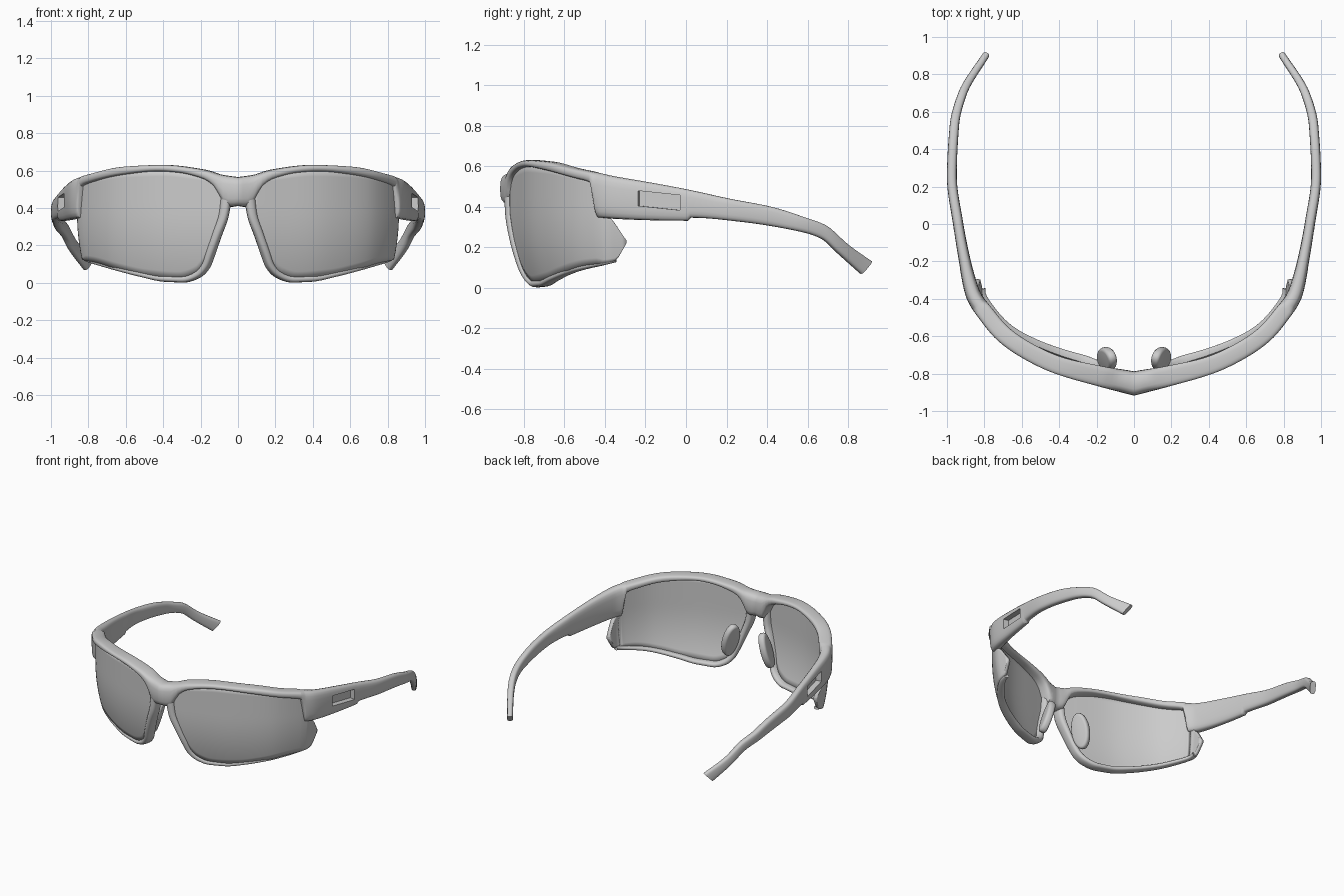
import bpy, bmesh, math
from mathutils import Vector, Matrix

if "Cube" in bpy.data.objects:
    bpy.data.objects.remove(bpy.data.objects["Cube"])

grey = bpy.data.materials.new("plain grey")
grey.use_nodes = True
grey.diffuse_color = (0.6, 0.6, 0.6, 1)
grey.node_tree.nodes["Principled BSDF"].inputs["Base Color"].default_value = (0.6, 0.6, 0.6, 1)


def curve(knots, t):
    """Overshoot-free cubic through (t, value) knots."""
    n = len(knots)
    t = min(max(t, knots[0][0]), knots[-1][0])
    i = next(k for k in range(n - 1) if t <= knots[k + 1][0])
    sec = lambda k: (knots[k + 1][1] - knots[k][1]) / (knots[k + 1][0] - knots[k][0])

    def slope(k):
        if k == 0 or k == n - 1:
            return sec(min(k, n - 2))
        a, b = sec(k - 1), sec(k)
        return 0 if a * b <= 0 else 2 * a * b / (a + b)
    h = knots[i + 1][0] - knots[i][0]
    s = (t - knots[i][0]) / h
    return (knots[i][1] * (1 + 2 * s) * (1 - s) ** 2 + slope(i) * h * s * (1 - s) ** 2
            + knots[i + 1][1] * s * s * (3 - 2 * s) + slope(i + 1) * h * s * s * (s - 1))


# Plan outline of one half, from the bridge to the ear tip, by distance along it
plan = [(0, -.918), (.19, -.868), (.43, -.797), (.6, -.715), (.727, -.625), (.81, -.53),
        (.9, -.385), (.94, -.18), (.968, 0), (1, .25), (.985, .53), (.94, .7), (.8, .925)]
dist = [0]
for a, b in zip(plan, plan[1:]):
    dist.append(dist[-1] + math.dist(a, b))
plan_x = [(d, p[0]) for d, p in zip(dist, plan)]
plan_y = [(d, p[1]) for d, p in zip(dist, plan)]
END = dist[-1]


def wrap(t, z, inset):
    """Point at distance t along the plan, height z, moved inward by inset."""
    side, t = (-1 if t < 0 else 1), abs(t)
    e = .02
    dx = curve(plan_x, t + e) - curve(plan_x, t - e)
    dy = curve(plan_y, t + e) - curve(plan_y, t - e)
    n = Vector((-dy * min(1, t / .15), dx)).normalized()
    return Vector((side * (curve(plan_x, t) + n.x * inset), curve(plan_y, t) + n.y * inset, z))


# Lens surface: inset from the plan, curling inward towards the bottom and the outer tip
inset_by_t = [(0, .035), (.9, .035), (1.02, .042), (1.17, .075)]


def lens_inset(t, z):
    return curve(inset_by_t, t) + .065 * (max(0, .4 - z) / .4) ** 2.2


def smooth(ob, angle):
    bpy.ops.object.select_all(action="DESELECT")
    ob.select_set(True)
    bpy.context.view_layer.objects.active = ob
    bpy.ops.object.shade_smooth_by_angle(angle=math.radians(angle))


def finish(name, bm, mirror=False, angle=40):
    bmesh.ops.recalc_face_normals(bm, faces=bm.faces)
    me = bpy.data.meshes.new(name)
    bm.to_mesh(me)
    bm.free()
    ob = bpy.data.objects.new(name, me)
    bpy.context.collection.objects.link(ob)
    me.materials.append(grey)
    if mirror:
        ob.modifiers.new("both sides", "MIRROR").use_mirror_merge = False
    smooth(ob, angle)
    return ob


def loft(rings):
    """Skin closed rings and cap both ends."""
    bm = bmesh.new()
    rows = [[bm.verts.new(p) for p in r] for r in rings]
    m = len(rows[0])
    for a, b in zip(rows, rows[1:]):
        for j in range(m):
            bm.faces.new((a[j], a[(j + 1) % m], b[(j + 1) % m], b[j]))
    bm.faces.new(rows[0])
    bm.faces.new(rows[-1])
    return bm


def rounded(count, power):
    """Cosine and sine pairs round a soft-cornered square."""
    for k in range(count):
        a = 2 * math.pi * k / count
        yield [math.copysign(abs(f(a)) ** power, f(a)) for f in (math.cos, math.sin)]


# Brow and temples: one continuous sweep
top = [(0, .565), (.1, .578), (.2, .605), (.42, .63), (.65, .622), (.9, .585), (1.08, .555),
       (1.29, .52), (1.48, .485), (1.68, .442), (1.9, .4), (2.08, .345), (2.18, .31),
       (2.31, .215), (END, .13)]
bottom = [(0, .41), (.045, .405), (.09, .42), (.115, .48), (.15, .525), (.21, .558), (.34, .588),
          (.45, .595), (.65, .578), (.9, .535), (.98, .515), (1.015, .345), (1.485, .33),
          (1.5, .345), (1.75, .325), (1.99, .288), (2.17, .243), (2.28, .175), (END, .068)]
thick = [(0, .13), (.2, .11), (.45, .095), (.9, .09), (1.1, .08), (1.3, .062), (1.5, .055),
         (2, .05), (END, .038)]


def frame_ring(t):
    d = abs(t)
    hi, lo, th = curve(top, d), curve(bottom, d), curve(thick, d)
    slant = .06 * max(0, (d - 2.1) / (END - 2.1))
    ring = []
    for c, s in rounded(20, .65):
        shift = math.copysign(slant * (1 - s) / 2, t)
        ring.append(wrap(t - shift, (hi + lo) / 2 + s * (hi - lo) / 2, th / 2 * (1 - c)))
    return ring


half = sorted([END * i / 90 for i in range(1, 91)] + [.98, 1.0, 1.015, 1.485, 1.5])
stations = [-t for t in reversed(half)] + [0] + half
frame = finish("frame_and_temples", loft([frame_ring(t) for t in stations]))

# Recessed window on the outside of each temple
for side in (-1, 1):
    bm = bmesh.new()
    bmesh.ops.create_cube(bm, size=2)
    for v in bm.verts:
        x, y, z = v.co
        v.co = wrap(side * (1.345 + .105 * y), .43 + .037 * z - .011 * y, .002 - .038 * x)
    cutter = finish("window_cutter", bm)
    cutter.hide_render = True
    cut = frame.modifiers.new("window", "BOOLEAN")
    cut.object, cut.solver = cutter, "EXACT"
    bpy.context.view_layer.objects.active = frame
    bpy.ops.object.modifier_apply(modifier=cut.name)
    bpy.data.objects.remove(cutter)
smooth(frame, 40)

# Lenses: a curved sheet between a lower and an upper edge
lens_top = [(.09, .46), (.14, .55), (.25, .59), (.42, .61), (.65, .6), (.9, .56), (.99, .53),
            (1.03, .37), (1.085, .34), (1.165, .235)]
lens_low = [(.09, .42), (.13, .3), (.2, .12), (.26, .05), (.35, .022), (.55, .038), (.7, .068),
            (.9, .11), (1.1, .135), (1.165, .22)]
cols = sorted([.09 + 1.075 * i / 48 for i in range(49)] + [.99, 1.03, 1.085, 1.1])
bm = bmesh.new()
rows = []
for t in cols:
    lo, hi = curve(lens_low, t), curve(lens_top, t)
    zs = [lo + (hi - lo) * j / 14 for j in range(15)]
    rows.append([bm.verts.new(wrap(t, z, lens_inset(t, z))) for z in zs])
for a, b in zip(rows, rows[1:]):
    for j in range(14):
        bm.faces.new((a[j], b[j], b[j + 1], a[j + 1]))
lenses = finish("lenses", bm, mirror=True)
shell = lenses.modifiers.new("thickness", "SOLIDIFY")
shell.thickness, shell.offset = .026, 0
lenses.modifiers.move(len(lenses.modifiers) - 1, 0)

# Nose legs running on into the lower rims
path = [(.07, .45), (.085, .36), (.125, .26), (.168, .16), (.2, .09), (.25, .043), (.33, .019),
        (.45, .022), (.6, .048), (.75, .078), (.95, .113), (1.1, .137)]
path_t = [(i, p[0]) for i, p in enumerate(path)]
path_z = [(i, p[1]) for i, p in enumerate(path)]
width = [(0, .032), (2, .026), (4, .021), (6, .018), (11, .012)]
depth = [(0, .042), (4, .04), (7, .034), (11, .018)]
rings = []
for i in range(67):
    u = i / 6
    t, z, w = curve(path_t, u), curve(path_z, u), curve(width, u)
    d = Vector((curve(path_t, u + .05) - curve(path_t, u - .05),
                curve(path_z, u + .05) - curve(path_z, u - .05))).normalized()
    rings.append([wrap(t - d.y * w * c, max(0, z + d.x * w * c),
                       lens_inset(t, z) + .012 + curve(depth, u) * s)
                  for c, s in rounded(14, .75)])
finish("lower_rims", loft(rings), mirror=True)

# Nose pads: oval discs with rounded rims
bm = bmesh.new()
bmesh.ops.create_cone(bm, cap_ends=True, segments=28, radius1=1, radius2=1, depth=2)
shape = Matrix.Diagonal((.024, .065, .125, 1)) @ Matrix.Rotation(math.pi / 2, 4, "Y")
bmesh.ops.transform(bm, matrix=shape, verts=bm.verts)
rim = [e for e in bm.edges if any(len(f.verts) > 4 for f in e.link_faces)]
bmesh.ops.bevel(bm, geom=rim, offset=.018, segments=4, profile=.5, affect="EDGES")
turn = Matrix.Rotation(-.3, 4, "Z") @ Matrix.Rotation(-.27, 4, "Y")
bmesh.ops.transform(bm, matrix=Matrix.Translation((.145, -.722, .235)) @ turn, verts=bm.verts)
finish("nose_pads", bm, mirror=True)
